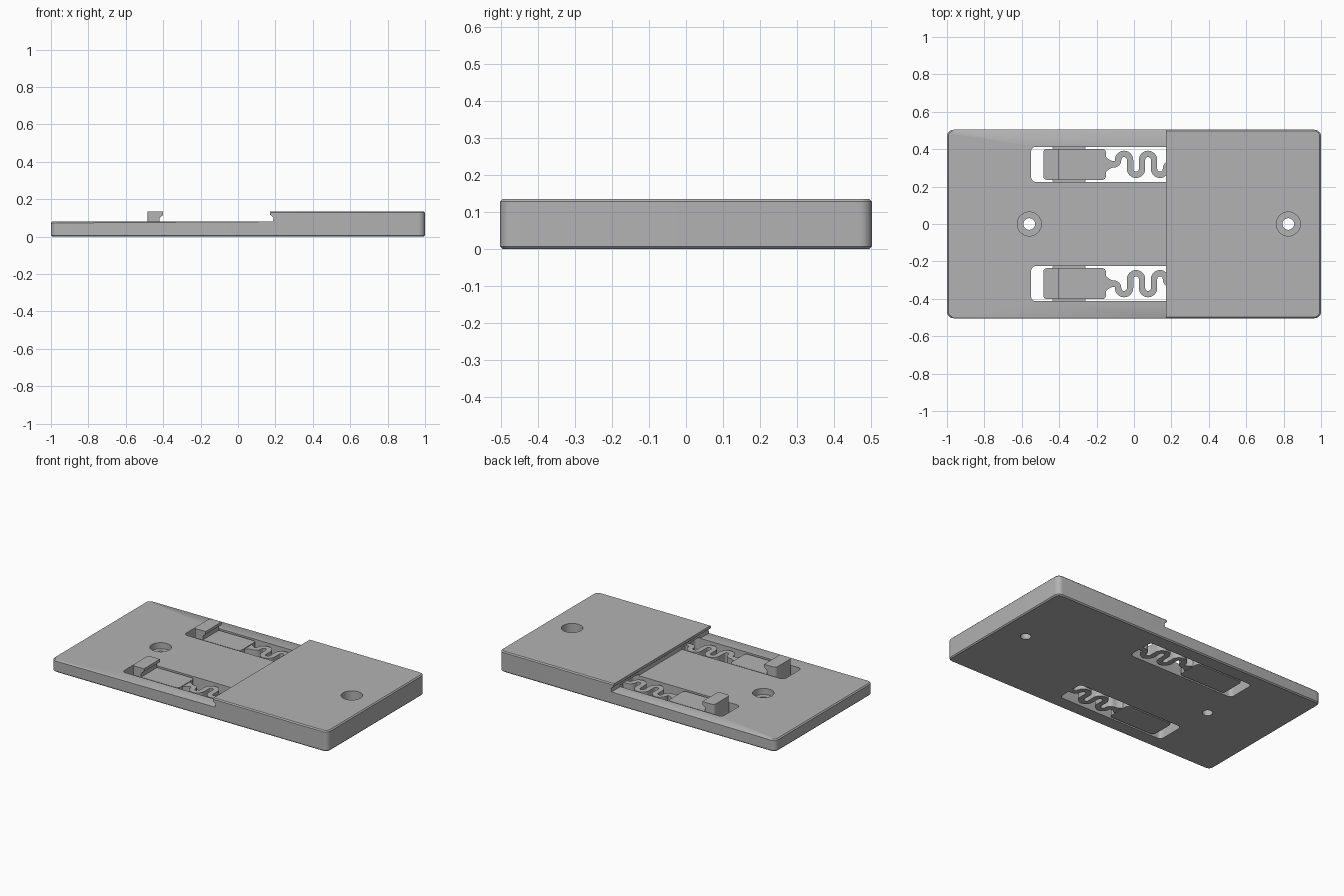
import bpy, bmesh, math

if "Cube" in bpy.data.objects:
    bpy.data.objects.remove(bpy.data.objects["Cube"])

grey = bpy.data.materials.new("plain grey")
grey.diffuse_color = (0.45, 0.45, 0.45, 1)
grey.use_nodes = True
grey.node_tree.nodes["Principled BSDF"].inputs["Base Color"].default_value = grey.diffuse_color


def new_object(name, bm):
    bmesh.ops.recalc_face_normals(bm, faces=bm.faces[:])
    mesh = bpy.data.meshes.new(name)
    bm.to_mesh(mesh)
    bm.free()
    mesh.materials.append(grey)
    ob = bpy.data.objects.new(name, mesh)
    bpy.context.collection.objects.link(ob)
    return ob


def prism(points, vec):
    """Extrude a closed 3D outline along vec."""
    bm = bmesh.new()
    face = bm.faces.new([bm.verts.new(p) for p in points])
    res = bmesh.ops.extrude_face_region(bm, geom=[face])
    verts = [v for v in res["geom"] if isinstance(v, bmesh.types.BMVert)]
    bmesh.ops.translate(bm, verts=verts, vec=vec)
    bmesh.ops.recalc_face_normals(bm, faces=bm.faces[:])
    return bm


def rounded_slab(x0, x1, y0, y1, z0, z1, r, n=6):
    pts = []
    for cx, cy, a0 in ((x1 - r, y1 - r, 0), (x0 + r, y1 - r, 90),
                       (x0 + r, y0 + r, 180), (x1 - r, y0 + r, 270)):
        for i in range(n + 1):
            a = math.radians(a0 + 90 * i / n)
            pts.append((cx + r * math.cos(a), cy + r * math.sin(a), z0))
    return prism(pts, (0, 0, z1 - z0))


def disc(x, r, z0, z1):
    return prism([(x + r * math.cos(math.tau * i / 40), r * math.sin(math.tau * i / 40), z0)
                  for i in range(40)], (0, 0, z1 - z0))


def bevel(bm, test, offset, segments=1):
    edges = [e for e in bm.edges if test(*(v.co for v in e.verts))]
    bmesh.ops.bevel(bm, geom=edges, offset=offset, segments=segments,
                    profile=0.5, affect='EDGES')


def cut(ob, bm):
    cutter = new_object("cutter", bm)
    cutter.hide_render = True
    mod = ob.modifiers.new("cut", 'BOOLEAN')
    mod.operation, mod.solver, mod.object = 'DIFFERENCE', 'EXACT', cutter
    bpy.context.view_layer.objects.active = ob
    bpy.ops.object.modifier_apply(modifier=mod.name)
    bpy.data.objects.remove(cutter)


def smooth(ob):
    bpy.ops.object.select_all(action='DESELECT')
    ob.select_set(True)
    bpy.context.view_layer.objects.active = ob
    bpy.ops.object.shade_smooth_by_angle(angle=math.radians(30))


LOW, TOP, HALF, SLOT_Y = 0.08, 0.135, 0.504, 0.319

# base plate: full slab with softened rims, then the step with its undercut lip
bm = rounded_slab(-1, 1, -HALF, HALF, 0, TOP, 0.035)
bevel(bm, lambda a, b: abs(a.z - b.z) < 1e-5, 0.007)
base = new_object("base_plate", bm)
step = [(-1.2, LOW), (0.186, LOW), (0.19, 0.102), (0.172, 0.117), (0.17, 0.2), (-1.2, 0.2)]
cut(base, prism([(x, -1, z) for x, z in step], (0, 2, 0)))

# soften the outer rim of the low half
bm = bmesh.new()
bm.from_mesh(base.data)
bevel(bm, lambda a, b: abs(a.z - LOW) < 1e-4 and abs(b.z - LOW) < 1e-4
      and abs(a.x - b.x) + abs(a.y - b.y) > 1e-5
      and not (a.x > 0.15 and b.x > 0.15), 0.007)
bm.to_mesh(base.data)
bm.free()

# spring slots and counterbored screw holes
for s in (-1, 1):
    yc = s * SLOT_Y
    cut(base, rounded_slab(-0.55, 0.22, yc - 0.094, yc + 0.094, -0.1, 0.09, 0.025))
for x, floor in ((-0.56, 0.04), (0.825, 0.04)):
    cut(base, disc(x, 0.031, -0.1, 0.3))
    cut(base, disc(x, 0.064, floor, 0.3))
smooth(base)


def slider(name, yc):
    # sliding arm with a hooked catch at its outer end
    w = 0.083
    profile = [(-0.485, 0.001), (-0.15, 0.001), (-0.15, 0.075), (-0.42, 0.075),
               (-0.42, 0.1), (-0.4, 0.116), (-0.4, TOP), (-0.485, TOP)]
    bm = prism([(x, yc - w, z) for x, z in profile], (0, 2 * w, 0))
    bevel(bm, lambda a, b: abs(a.x - b.x) < 1e-5 and abs(a.y - b.y) < 1e-5
          and (a.x < -0.48 or a.x > -0.16), 0.02, 4)
    smooth(new_object(name, bm))


def guide_rail(name, yc):
    # thin rail between the arm and the slot wall
    smooth(new_object(name, rounded_slab(-0.435, -0.26, yc - 0.006, yc + 0.006,
                                         0.025, 0.055, 0.003, 2)))


def spring(name, yc, s):
    # flat serpentine ribbon from the arm to the end of the slot
    path = [(-0.15, 0, 0.08), (-0.135, 0, 0.055), (-0.12, 0, 0.038)]

    def arc(cx, cy, r, a0, a1, n=8):
        for i in range(n + 1):
            a = math.radians(a0 + (a1 - a0) * i / n)
            path.append((cx + r * math.cos(a), cy + r * math.sin(a), 0.034))

    x0, r, q = -0.085, 0.032, 0.022
    arc(x0 - q, q, q, -90, 0)
    for i in range(4):
        up = 1 if i % 2 == 0 else -1
        arc(x0 + r * (2 * i + 1), up * 0.024, r, up * 180, 0, 12)
    arc(x0 + 8 * r + q, -q, q, 180, 90)
    path.append((0.225, 0, 0.034))
    left, right = [], []
    for i, (x, y, w) in enumerate(path):
        ax, ay, _ = path[max(i - 1, 0)]
        bx, by, _ = path[min(i + 1, len(path) - 1)]
        d = math.hypot(bx - ax, by - ay)
        nx, ny = -(by - ay) / d * w / 2, (bx - ax) / d * w / 2
        left.append((x + nx, yc + s * (y + ny), 0.004))
        right.append((x - nx, yc + s * (y - ny), 0.004))
    smooth(new_object(name, prism(left + right[::-1], (0, 0, 0.066))))


for side, s in (("front", -1), ("back", 1)):
    yc = s * SLOT_Y
    slider(side + "_catch_arm", yc)
    spring(side + "_spring", yc, s)
    guide_rail(side + "_inner_guide_rail", yc - s * 0.088)
    guide_rail(side + "_outer_guide_rail", yc + s * 0.088)
